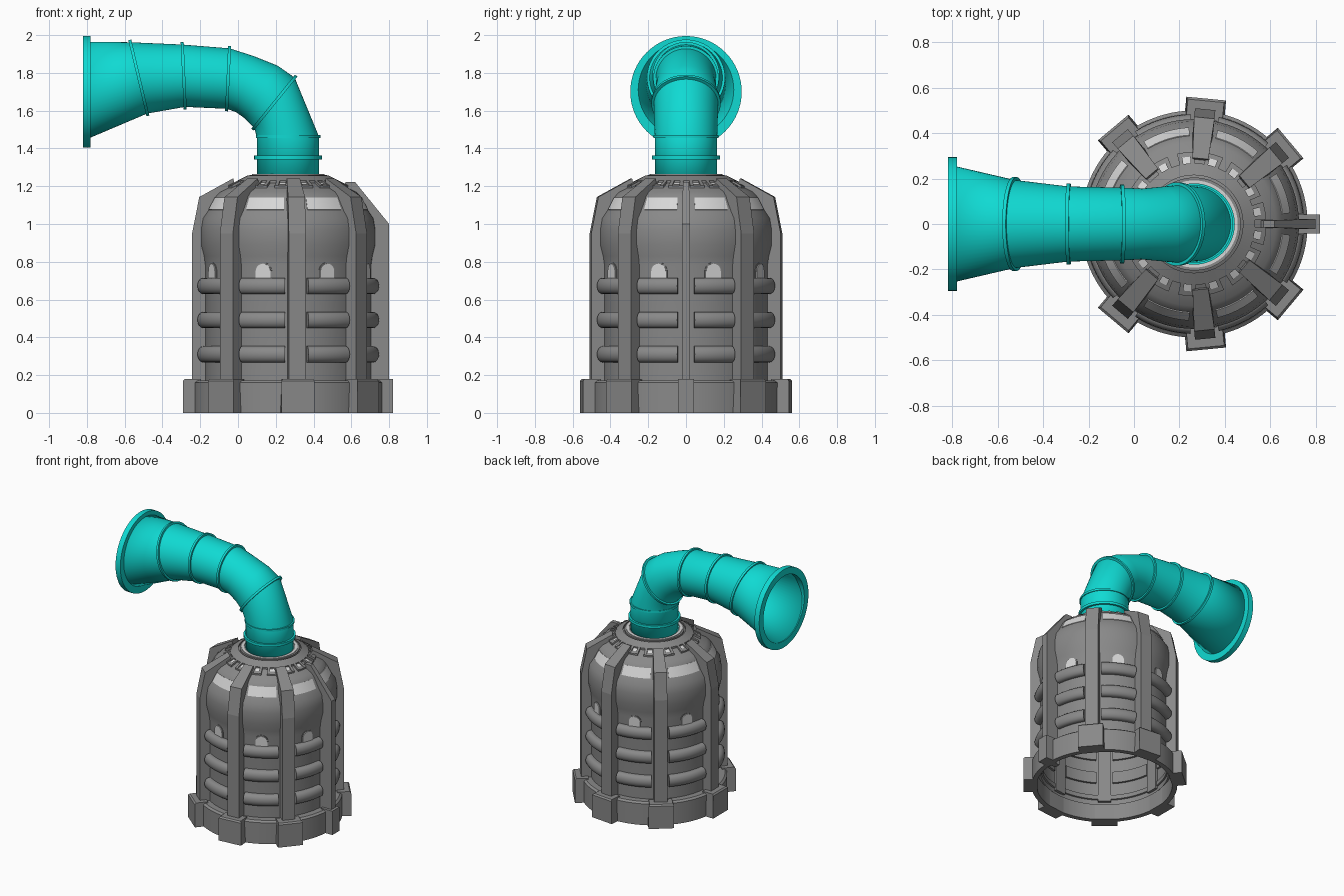
import bpy, math
from mathutils import Vector

cube = bpy.data.objects.get("Cube")
if cube:
    bpy.data.objects.remove(cube, do_unlink=True)

AXIS = 0.265                                   # body axis on x
RIBS = [40, 84.5, 130, 180, 230, 275.5, 320]   # wide ribs, degrees
STOPS = [0] + RIBS + [360]
PANELS = list(zip(STOPS[:-1], STOPS[1:]))


def material(name, color):
    m = bpy.data.materials.new(name)
    m.use_nodes = True
    m.diffuse_color = (*color, 1)
    m.node_tree.nodes["Principled BSDF"].inputs["Base Color"].default_value = (*color, 1)
    return m


GREY = material("grey metal", (0.25, 0.25, 0.25))
TEAL = material("teal pipe", (0.005, 0.70, 0.65))
LIGHT = material("pale glass", (0.68, 0.68, 0.68))


def build(name, verts, faces, mat, smooth=True):
    mesh = bpy.data.meshes.new(name)
    mesh.from_pydata([tuple(v) for v in verts], [], faces)
    mesh.materials.append(mat)
    ob = bpy.data.objects.new(name, mesh)
    bpy.context.collection.objects.link(ob)
    bpy.ops.object.select_all(action='DESELECT')
    ob.select_set(True)
    bpy.context.view_layer.objects.active = ob
    bpy.ops.object.mode_set(mode='EDIT')
    bpy.ops.mesh.select_all(action='SELECT')
    bpy.ops.mesh.normals_make_consistent(inside=False)
    bpy.ops.object.mode_set(mode='OBJECT')
    if smooth:
        bpy.ops.object.shade_smooth_by_angle(angle=math.radians(35))
    return ob


def polar(r, deg, z, side=0.0):
    a = math.radians(deg)
    return Vector((AXIS + r * math.cos(a) - side * math.sin(a),
                   r * math.sin(a) + side * math.cos(a), z))


def loft(name, rings, mat, wrap_profile, wrap_path, cap=False):
    """Skin a list of equal-length point rows."""
    n, m = len(rings), len(rings[0])
    faces = []
    for i in range(n if wrap_path else n - 1):
        for j in range(m if wrap_profile else m - 1):
            k, l = (i + 1) % n, (j + 1) % m
            faces.append((i * m + j, i * m + l, k * m + l, k * m + j))
    if cap:
        faces += [tuple(range(m)), tuple(range((n - 1) * m, n * m))]
    return build(name, [p for row in rings for p in row], faces, mat)


def sweep(name, profile, mat, a0=0, a1=360, closed=True):
    """Turn an (r, z) profile about the body axis."""
    full = a1 - a0 >= 360
    steps = 96 if full else max(2, round((a1 - a0) / 3))
    angles = [a0 + (a1 - a0) * i / steps for i in range(steps if full else steps + 1)]
    rows = [[polar(r, a, z) for r, z in profile] for a in angles]
    return loft(name, rows, mat, closed, full, closed and not full)


def prism(name, points, deg, mat=GREY):
    """Radial slab from (r, z, half width) points."""
    n = len(points)
    verts = [polar(r, deg, z, s * w) for s in (-1, 1) for r, z, w in points]
    faces = [tuple(range(n)), tuple(range(n, 2 * n))]
    faces += [(i, (i + 1) % n, n + (i + 1) % n, n + i) for i in range(n)]
    return build(name, verts, faces, mat, smooth=False)


def cone_slab(name, r0, r1, h, mat, a0=0, a1=360):
    """Plate lying on the sloping roof."""
    def z(r):
        return 1.25 - (r - 0.2) * 0.5
    sweep(name, [(r0, z(r0) - 0.01), (r1, z(r1) - 0.01), (r1, z(r1) + h), (r0, z(r0) + h)], mat, a0, a1)


# Body shell and foot ring
sweep("body_shell", [(0.44, 0.1), (0.44, 0.78), (0.447, 0.83), (0.462, 0.89), (0.462, 0.97),
                     (0.452, 1.03), (0.425, 1.07), (0.385, 1.145), (0.36, 1.17), (0.30, 1.20),
                     (0.205, 1.248), (0.205, 1.26), (0.15, 1.26)], GREY, closed=False)
sweep("foot_ring", [(0.5, 0), (0.5, 0.16), (0.485, 0.172), (0.43, 0.172),
                    (0.43, 0.14), (0.465, 0.13), (0.465, 0)], GREY)

# Ribs and foot blocks
for deg in RIBS:
    prism("rib", [(0.42, 0.12, 0.045), (0.508, 0.12, 0.045), (0.508, 0.95, 0.045),
                  (0.47, 1.143, 0.045), (0.29, 1.242, 0.035), (0.28, 1.19, 0.035),
                  (0.37, 1.13, 0.045), (0.42, 1.0, 0.045)], deg)
    prism("foot_block", [(0.46, 0, 0.088), (0.555, 0, 0.088), (0.555, 0.17, 0.088),
                         (0.545, 0.18, 0.08), (0.46, 0.18, 0.08)], deg)

# Thin fin on the left side
prism("fin", [(0.42, 0, 0.022), (0.535, 0, 0.022), (0.535, 1.0, 0.022), (0.355, 1.222, 0.016),
              (0.305, 1.222, 0.016), (0.28, 1.18, 0.016), (0.42, 1.0, 0.022)], 0)
prism("fin_foot", [(0.46, 0, 0.042), (0.555, 0, 0.042), (0.555, 0.18, 0.042), (0.46, 0.18, 0.042)], 0)

for a0, a1 in PANELS:
    lo = a0 + (5.5 if a0 == 0 else 7.5)
    hi = a1 - (5.5 if a1 == 360 else 7.5)
    mid = (lo + hi) / 2

    # Rounded louvres
    for z in (0.31, 0.492, 0.672):
        section = [(0.425, z - 0.043)]
        for k in range(9):
            t = math.pi * (k / 8 - 0.5)
            section.append((0.452 + 0.032 * math.cos(t), z + 0.043 * math.sin(t)))
        section.append((0.425, z + 0.043))
        sweep("louvre", section, GREY, lo, hi)

    # Shoulder window
    sweep("shoulder_window", [(0.418, 1.073), (0.426, 1.077), (0.392, 1.141), (0.384, 1.137)],
          LIGHT, lo + 1, hi - 1)

    # Arched porthole with a raised rim
    def arch(w, z0, z1):
        pts = [(-w, z0), (w, z0)]
        return pts + [(w * math.cos(t), z1 - w + w * math.sin(t))
                      for t in [math.pi * k / 10 for k in range(11)]]
    for name, w, top, r, mat in (("porthole_rim", 0.047, 0.797, 0.444, GREY),
                                 ("porthole", 0.041, 0.79, 0.449, LIGHT)):
        rows = [[polar(rr, mid + math.degrees(x / r), z) for x, z in arch(w, 0.70, top)]
                for rr in (r - 0.008, r)]
        loft(name, rows, mat, True, False, True)

    # Roof lamps, each between two teeth
    for f in (0.27, 0.75):
        c = a0 + (a1 - a0) * f
        cone_slab("roof_lamp", 0.268, 0.297, 0.004, LIGHT, c - 3.4, c + 3.4)
        for s in (-1, 1):
            cone_slab("roof_tooth", 0.262, 0.318, 0.014, GREY, c + s * 5.2 - 1.8, c + s * 5.2 + 1.8)
        cone_slab("roof_tooth_bar", 0.297, 0.318, 0.01, GREY, c - 3.5, c + 3.5)

# Roof collar and neck rings
cone_slab("roof_collar", 0.215, 0.268, 0.014, GREY)
sweep("neck_glow_ring", [(0.176, 1.255), (0.192, 1.255), (0.192, 1.264), (0.176, 1.264)], LIGHT)


# Pipe: each station is given by its outer and inner bend points in the xz plane
def station(outer, inner, grow=0.0, shift=0.0):
    o, i = Vector((outer[0], 0, outer[1])), Vector((inner[0], 0, inner[1]))
    c, u = (o + i) / 2, (o - i) / 2
    r = u.length + grow
    u.normalize()
    v = Vector((0, 1, 0))
    c = c + u.cross(v) * shift
    turns = [math.tau * k / 64 for k in range(64)]
    return [c + (u * math.cos(t) + v * math.sin(t)) * r for t in turns]


def pipe_band(name, outer, inner, grow, width):
    shape = [(-0.015, -width), (grow, -width), (grow, width), (-0.015, width)]
    loft(name, [station(outer, inner, g, s) for g, s in shape], TEAL, True, True)


BEND = ((0.30, 1.775), (0.085, 1.51))
MID = ((-0.045, 1.93), (-0.06, 1.61))
FAR = ((-0.295, 1.95), (-0.28, 1.62))
WIDE = ((-0.57, 1.962), (-0.48, 1.585))
MOUTH = ((-0.81, 1.965), (-0.81, 1.445))
path = [((0.43, 1.2), (0.10, 1.2)), ((0.43, 1.46), (0.10, 1.46)), BEND,
        ((0.21, 1.838), (0.035, 1.56)), ((0.08, 1.89), (-0.01, 1.592)), MID, FAR, WIDE, MOUTH]
pipe = loft("horn_pipe", [station(*p) for p in path], TEAL, True, False)
wall = pipe.modifiers.new("wall", 'SOLIDIFY')
wall.thickness = 0.012

for pair in (BEND, MID, FAR, WIDE):
    pipe_band("pipe_band", *pair, 0.013, 0.008)
pipe_band("neck_band", (0.43, 1.352), (0.10, 1.352), 0.014, 0.01)
pipe_band("neck_seam", (0.43, 1.462), (0.10, 1.462), 0.006, 0.008)
pipe_band("mouth_flange", (-0.80, 1.96), (-0.80, 1.44), 0.035, 0.02)
